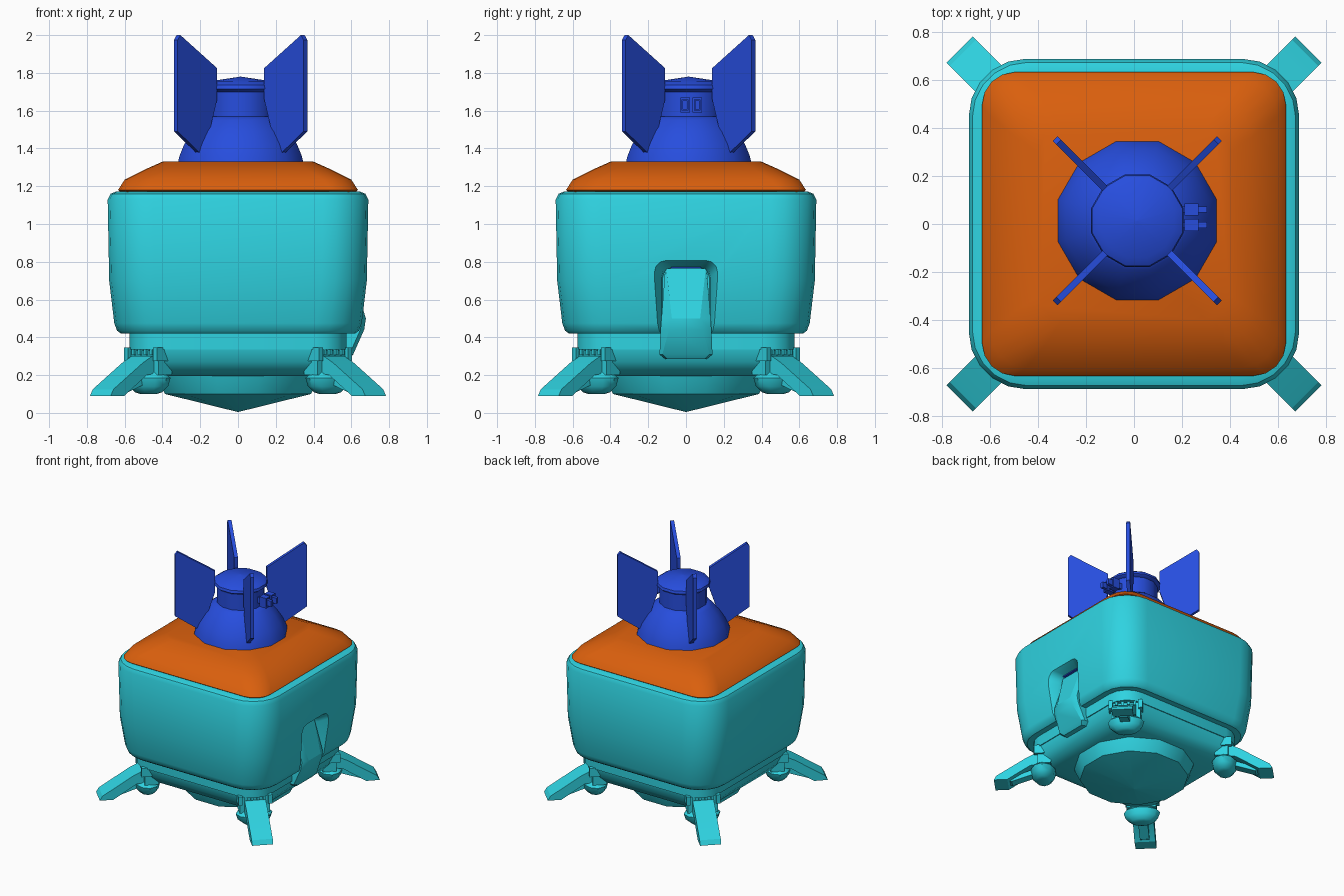
import bpy, bmesh
from math import sin, cos, pi, radians
from mathutils import Matrix, Vector

if "Cube" in bpy.data.objects:
    bpy.data.objects.remove(bpy.data.objects["Cube"])


def material(name, rgb):
    m = bpy.data.materials.new(name)
    m.use_nodes = True
    m.diffuse_color = (*rgb, 1)
    m.node_tree.nodes["Principled BSDF"].inputs["Base Color"].default_value = (*rgb, 1)
    return m


CYAN = material("cyan", (0.028, 0.65, 0.75))
ORANGE = material("orange", (0.70, 0.115, 0.004))
BLUE = material("blue", (0.02, 0.075, 0.73))


def finish(name, bm, mat, angle=40):
    bmesh.ops.recalc_face_normals(bm, faces=bm.faces)
    mesh = bpy.data.meshes.new(name)
    bm.to_mesh(mesh)
    bm.free()
    mesh.materials.append(mat)
    ob = bpy.data.objects.new(name, mesh)
    bpy.context.collection.objects.link(ob)
    smooth(ob, angle)
    return ob


def smooth(ob, angle):
    bpy.ops.object.select_all(action="DESELECT")
    ob.select_set(True)
    bpy.context.view_layer.objects.active = ob
    bpy.ops.object.shade_smooth_by_angle(angle=radians(angle))


def loft(name, rings, mat, matrix=None, angle=40):
    """Skin a closed solid over rings with equal point counts."""
    bm = bmesh.new()
    rows = [[bm.verts.new(p) for p in ring] for ring in rings]
    n = len(rows[0])
    for a, b in zip(rows, rows[1:]):
        for i in range(n):
            j = (i + 1) % n
            bm.faces.new((a[i], a[j], b[j], b[i]))
    bm.faces.new(rows[0])
    bm.faces.new(rows[-1])
    if matrix:
        bm.transform(matrix)
    return finish(name, bm, mat, angle)


def rounded(hx, hy, rad, seg=4):
    """Outline of a rounded rectangle; one segment gives chamfers."""
    pts = []
    for k, (sx, sy) in enumerate(((1, 1), (-1, 1), (-1, -1), (1, -1))):
        for s in range(seg + 1):
            a = pi / 2 * (k + s / seg)
            pts.append((sx * (hx - rad) + rad * cos(a), sy * (hy - rad) + rad * sin(a)))
    return pts


def square_loft(name, profile, mat, seg=4, angle=40):
    rings = [[(x, y, z) for x, y in rounded(h, h, r, seg)] for z, h, r in profile]
    return loft(name, rings, mat, angle=angle)


def lathe(name, profile, mat, matrix=None, sides=12, angle=40):
    rings = [[(r * cos(2 * pi * (i + .5) / sides), r * sin(2 * pi * (i + .5) / sides), z)
              for i in range(sides)] for r, z in profile]
    return loft(name, rings, mat, matrix, angle)


def slab(name, profile, width, mat, matrix):
    """Side profile in (radius, height), extruded across its width."""
    rings = [[(r, s * width / 2, z) for r, z in profile] for s in (-1, 1)]
    return loft(name, rings, mat, matrix, 25)


def box(name, centre, size, mat, matrix=Matrix()):
    bm = bmesh.new()
    bmesh.ops.create_cube(bm, size=1, matrix=matrix @ Matrix.Translation(centre)
                          @ Matrix.Diagonal((*size, 1)))
    return finish(name, bm, mat, 20)


# Main tank
tank = square_loft("tank", [(.42, .62, .21), (.435, .64, .23), (.475, .655, .24),
                            (.70, .682, .24), (1.13, .69, .24), (1.16, .675, .23),
                            (1.172, .645, .21)], CYAN, 5)

# Flared recess cut into the left side of the tank
rings = []
for x, half, top in ((.57, .125, .77), (.62, .13, .78), (.74, .20, .83)):
    rings.append([(x, y, z + (top + .2) / 2) for y, z in rounded(half, (top - .2) / 2, .06, 3)])
cutter = loft("recess_cutter", rings, CYAN)
cutter.hide_render = True
mod = tank.modifiers.new("recess", "BOOLEAN")
mod.object = cutter
mod.solver = "EXACT"
bpy.context.view_layer.objects.active = tank
bpy.ops.object.modifier_apply(modifier=mod.name)
bpy.data.objects.remove(cutter)
smooth(tank, 35)

# Chute in the recess, with a blue strip at its top
rings = []
for z, x, front, back in ((.765, .595, .105, .11), (.5, .677, .075, .13), (.44, .668, .09, .135),
                          (.31, .61, .125, .14), (.285, .59, .10, .11)):
    rings.append([(.5, -back, z), (x - .02, -back, z), (x, -front, z),
                  (x, front, z), (x - .02, back, z), (.5, back, z)])
loft("chute", rings, CYAN, angle=25)
box("chute_strip", (.60, 0, .768), (.03, .16, .008), BLUE)

# Roof
square_loft("roof", [(1.165, .615, .12), (1.18, .635, .14), (1.235, .60, .15),
                     (1.29, .49, .13), (1.33, .40, .10)], ORANGE)

# Underside: collar, chamfered lower hull and shallow cone
square_loft("collar", [(.335, .575, .17), (.43, .575, .17)], CYAN)
square_loft("lower_hull", [(.195, .44, .06), (.215, .50, .11), (.27, .545, .155),
                           (.34, .57, .18), (.42, .575, .18)], CYAN, 1, 35)
lathe("belly_cone", [(.45, .22), (.43, .16), (.40, .10), (.002, .005)], CYAN)

# Corner legs, their housings, vents and thruster pods
for i in range(4):
    turn = Matrix.Rotation(pi / 4 + i * pi / 2, 4, "Z")
    slab("leg", [(.62, .30), (.72, .30), (.79, .265), (1.01, .125), (1.03, .09),
                 (.93, .09), (.76, .20), (.62, .22)], .155, CYAN, turn)
    slab("leg_strut", [(.66, .20), (.72, .20), (.94, .11), (.90, .095), (.68, .17)],
         .07, CYAN, turn)
    box("leg_housing", (.655, 0, .265), (.10, .22, .13), CYAN, turn)
    for s in (-1, 1):
        box("housing_cheek", (.68, s * .11, .31), (.10, .03, .07), CYAN, turn)
    for k in range(4):
        box("vent_slat", (.70, (k - 1.5) * .045, .322), (.04, .02, .03), CYAN, turn)
    pod = turn @ Matrix.Translation((.67, 0, 0)) @ Matrix.Diagonal((.7, 1, 1, 1))
    lathe("thruster_pod", [(.09, .22), (.135, .185), (.12, .14), (.08, .108), (.05, .10)],
          CYAN, pod, 10)

# Blue nose: dome, neck and cap
nose = Matrix.Translation((.014, .014, 0))
lathe("dome", [(.345, 1.32), (.335, 1.36), (.31, 1.42), (.265, 1.49), (.21, 1.55),
               (.18, 1.57)], BLUE, nose)
lathe("neck", [(.175, 1.55), (.175, 1.71)], BLUE, nose)
lathe("cap", [(.18, 1.70), (.20, 1.715), (.195, 1.735), (.16, 1.757), (.002, 1.78)], BLUE, nose)

# Four upright fins
for i in range(4):
    slab("fin", [(.485, 1.49), (.485, 1.975), (.465, 2.0), (.19, 1.825), (.19, 1.66),
                 (.27, 1.42), (.31, 1.37)], .028, BLUE,
         nose @ Matrix.Rotation(pi / 4 + i * pi / 2, 4, "Z"))

# Pair of small framed brackets on the neck
for y in (-.005, .06):
    box("bracket_core", (.24, y, 1.63), (.13, .025, .045), BLUE)
    for s in (-1, 1):
        box("bracket_side", (.24, y + s * .02, 1.63), (.06, .01, .08), BLUE)
        box("bracket_rail", (.24, y, 1.63 + s * .035), (.06, .05, .01), BLUE)
